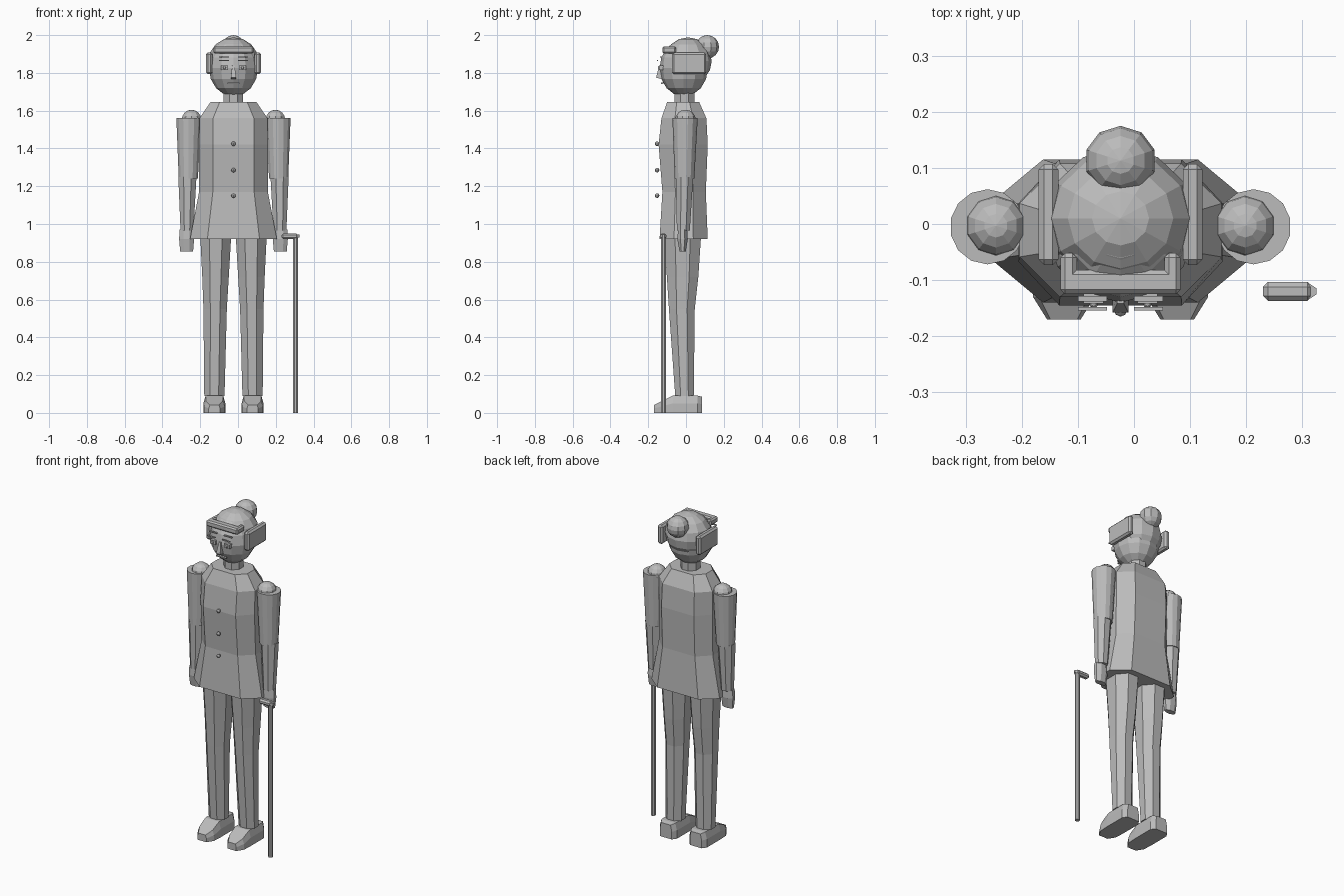
import bpy, bmesh, math
from mathutils import Vector

if "Cube" in bpy.data.objects:
    bpy.data.objects.remove(bpy.data.objects["Cube"])

CX = -0.024  # body centre line
grey = bpy.data.materials.new("plain_grey")
grey.diffuse_color = (0.5, 0.5, 0.5, 1)
grey.use_nodes = True
grey.node_tree.nodes["Principled BSDF"].inputs["Base Color"].default_value = grey.diffuse_color


def finish(name, bm):
    bmesh.ops.recalc_face_normals(bm, faces=bm.faces)
    me = bpy.data.meshes.new(name)
    bm.to_mesh(me)
    bm.free()
    ob = bpy.data.objects.new(name, me)
    me.materials.append(grey)
    bpy.context.collection.objects.link(ob)
    return ob


def loft(name, rings):
    """Skin a list of equally long point rings and cap both ends."""
    bm = bmesh.new()
    vs = [[bm.verts.new(p) for p in r] for r in rings]
    n = len(rings[0])
    for a, b in zip(vs, vs[1:]):
        for i in range(n):
            bm.faces.new((a[i], a[(i + 1) % n], b[(i + 1) % n], b[i]))
    bm.faces.new(vs[0])
    bm.faces.new(vs[-1])
    return finish(name, bm)


def oval(x, y, z, rx, ry, n=8, turn=0.5):
    return [(x + rx * math.cos((i + turn) * math.tau / n),
             y + ry * math.sin((i + turn) * math.tau / n), z) for i in range(n)]


def ball(name, c, r, seg=12, rings=8):
    bm = bmesh.new()
    bmesh.ops.create_uvsphere(bm, u_segments=seg, v_segments=rings, radius=1)
    for v in bm.verts:
        v.co = Vector(c) + Vector([a * b for a, b in zip(v.co, r)])
    return finish(name, bm)


def box(name, lo, hi, bevel=0.0):
    bm = bmesh.new()
    bmesh.ops.create_cube(bm, size=1)
    for v in bm.verts:
        v.co = Vector([l + (h - l) * (k + 0.5) for l, h, k in zip(lo, hi, v.co)])
    ob = finish(name, bm)
    if bevel:
        m = ob.modifiers.new("bevel", 'BEVEL')
        m.width, m.segments = bevel, 1
    return ob


# Coat: chamfered cross-sections (z, half width, front y, back y)
def coat_ring(z, a, y0, y1):
    m, b = (y0 + y1) / 2, (y1 - y0) / 2
    q = [(a, -.4 * b), (a, .4 * b), (.6 * a, b), (-.6 * a, b),
         (-a, .4 * b), (-a, -.4 * b), (-.6 * a, -b), (.6 * a, -b)]
    return [(CX + x, m + y, z) for x, y in q]


loft("coat", [coat_ring(*r) for r in (
    (.92, .23, -.14, .115), (1.17, .182, -.125, .105), (1.42, .182, -.145, .115),
    (1.56, .18, -.13, .108), (1.645, .122, -.10, .07))])
for z in (1.15, 1.285, 1.425):
    ball("button", (CX, -.153, z), (.012, .012, .012), 8, 6)

# Neck, head, hair and bun
loft("neck", [oval(CX, -.008, z, .056, .056) for z in (1.62, 1.73)])
ball("head", (CX, -.012, 1.825), (.130, .128, .15))
ball("hair", (CX, .010, 1.862), (.133, .126, .126))
ball("hair_bun", (CX, .113, 1.938), (.064, .062, .062), 10, 8)

# Raised visor with short arms
box("visor_bar", (CX - .107, -.125, 1.903), (CX + .107, -.082, 1.94), .008)

# Face centre
loft("nose", [
    [(CX - .014, -.12, 1.765), (CX + .014, -.12, 1.765), (CX + .014, -.158, 1.775), (CX - .014, -.158, 1.775)],
    [(CX - .007, -.12, 1.84), (CX + .007, -.12, 1.84), (CX + .006, -.142, 1.84), (CX - .006, -.142, 1.84)]])
box("mouth", (CX - .032, -.132, 1.742), (CX + .032, -.118, 1.749))

for s in (-1, 1):
    def px(a, b):
        return sorted((CX + s * a, CX + s * b))

    def pair(name, a, b, y0, y1, z0, z1, bevel=0.0):
        x0, x1 = px(a, b)
        return box(name, (x0, y0, z0), (x1, y1, z1), bevel)

    # Headgear and face details
    pair("visor_arm", .078, .107, -.125, -.052, 1.903, 1.94, .008)
    pair("ear_cup", .111, .146, -.073, .107, 1.793, 1.908, .01)
    pair("forehead_line", .024, .076, -.138, -.128, 1.882, 1.888)
    pair("brow", .024, .076, -.154, -.148, 1.862, 1.869)
    pair("eye", .03, .066, -.142, -.118, 1.815, 1.84)
    ball("pupil", (CX + s * .048, -.143, 1.828), (.008, .006, .008), 8, 6)

    # Arm
    ball("shoulder", (CX + s * .222, -.003, 1.55), (.055, .055, .055), 10, 8)
    loft("upper_arm", [oval(CX + s * .237, -.005, 1.56, .067, .067, 14),
                       oval(CX + s * .239, -.008, 1.24, .052, .052, 14)])
    loft("forearm", [oval(CX + s * .244, -.008, 1.25, .052, .05),
                     oval(CX + s * .246, -.014, .965, .037, .037)])
    loft("hand", [oval(CX + s * .248, -.018, z, rx, ry) for z, rx, ry in (
        (.97, .04, .026), (.92, .043, .03), (.855, .037, .018))])

    # Leg
    loft("leg", [oval(CX + s * x, y, z, rx, ry) for z, x, y, rx, ry in (
        (.925, .094, -.018, .088, .105), (.72, .095, -.018, .076, .09),
        (.55, .097, -.022, .067, .074), (.09, .101, -.008, .058, .053))])

    # Shoe: sections from heel to toe (y, half width, top z)
    def shoe(y, w, h):
        x = CX + s * .101
        return [(x - w, y, 0), (x + w, y, 0), (x + w, y, h * .55),
                (x + w * .8, y, h), (x - w * .8, y, h), (x - w, y, h * .55)]
    loft("shoe", [shoe(*q) for q in (
        (.085, .04, .085), (.06, .058, .092), (-.07, .058, .092),
        (-.13, .055, .062), (-.17, .03, .042))])

# Walking stick
loft("stick_shaft", [oval(.305, -.12, z, .014, .014) for z in (0, .935)])
box("stick_handle", (.23, -.137, .92), (.318, -.103, .95), .009)
loft("stick_handle_tip", [oval(.306, -.12, z, .021, .014) for z in (.928, .944)])
